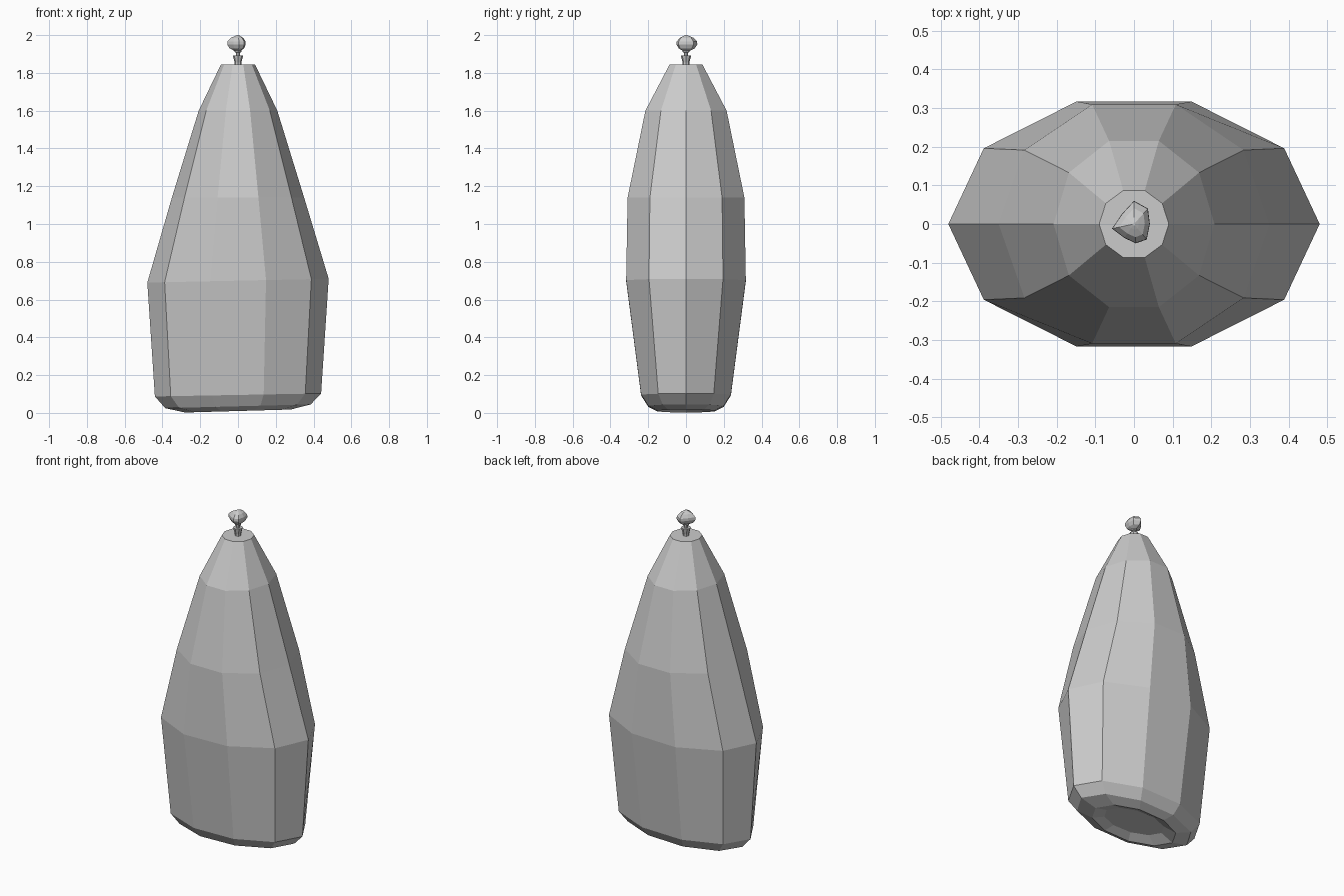
import bpy, bmesh
from math import cos, sin, pi

if "Cube" in bpy.data.objects:
    bpy.data.objects.remove(bpy.data.objects["Cube"])


def loft(name, rings):
    """Skin a stack of point rings, closing both ends."""
    bm = bmesh.new()
    loops = [[bm.verts.new(p) for p in ring] for ring in rings]
    n = len(loops[0])
    for a, b in zip(loops, loops[1:]):
        for i in range(n):
            j = (i + 1) % n
            bm.faces.new((a[i], a[j], b[j], b[i]))
    bm.faces.new(loops[0][::-1])
    bm.faces.new(loops[-1])
    bmesh.ops.recalc_face_normals(bm, faces=bm.faces)
    mesh = bpy.data.meshes.new(name)
    bm.to_mesh(mesh)
    bm.free()
    obj = bpy.data.objects.new(name, mesh)
    bpy.context.collection.objects.link(obj)
    return obj


def ellipse(z, rx, ry, n, tilt=0.0):
    return [(rx * cos(2 * pi * i / n), ry * sin(2 * pi * i / n),
             z + tilt * cos(2 * pi * i / n)) for i in range(n)]


# Ten-sided flattened body, with a slightly uneven, recessed underside
body = [(0.035, 0.20, 0.11, 0), (0.010, 0.28, 0.16, 0.008),
        (0.035, 0.385, 0.21, 0.01), (0.095, 0.44, 0.25, 0.008),
        (0.70, 0.48, 0.333, 0.01), (1.14, 0.35, 0.325, 0),
        (1.60, 0.208, 0.226, 0), (1.845, 0.09, 0.091, 0)]
loft("body", [ellipse(z, rx, ry, 10, t) for z, rx, ry, t in body])

# Flared plug and thin stem in the top opening
neck = [(1.84, 0.018), (1.855, 0.018), (1.89, 0.027), (1.893, 0.027),
        (1.893, 0.011), (1.908, 0.011), (1.91, 0.018), (1.918, 0.018),
        (1.93, 0.012)]
loft("neck", [ellipse(z, r, r, 8) for z, r in neck])

# Faceted knob with an irregular outline, pointed towards one side
outline = [(0.041, 0.0), (0.036, 0.04), (0.0, 0.06), (-0.032, 0.025),
           (-0.057, -0.012), (-0.025, -0.036), (0.005, -0.05), (0.033, -0.04)]
knob = [(1.917, 0.35), (1.93, 0.78), (1.95, 1.0), (1.966, 0.98),
        (1.985, 0.68), (1.995, 0.3), (2.0, 0.08)]
loft("knob", [[(x * s, y * s, z) for x, y in outline] for z, s in knob])
